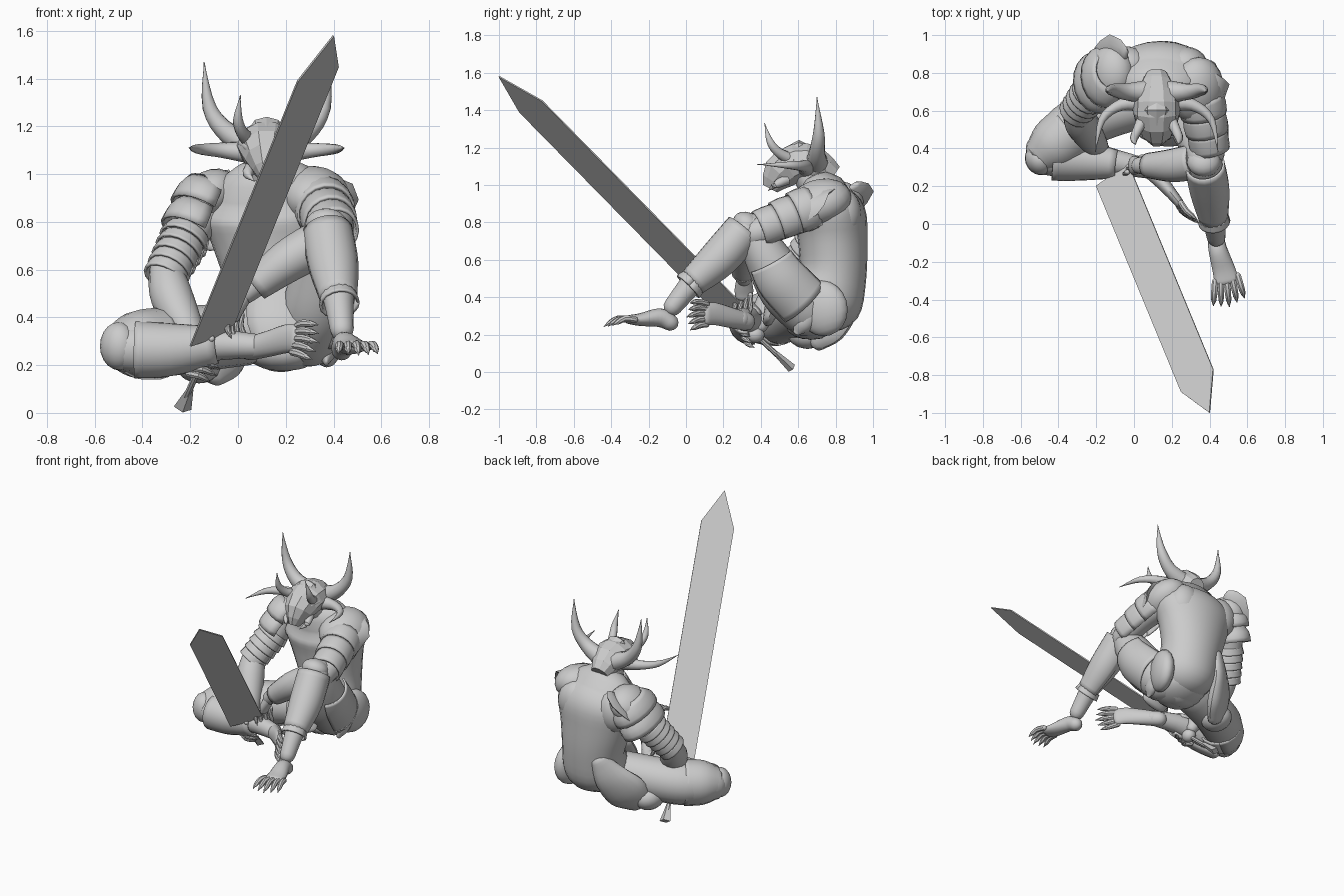
import bpy, bmesh, math
from mathutils import Vector, Matrix

if "Cube" in bpy.data.objects:
    bpy.data.objects.remove(bpy.data.objects["Cube"], do_unlink=True)

grey = bpy.data.materials.new("stone_grey")
grey.use_nodes = True
grey.diffuse_color = (.6, .6, .6, 1)
grey.node_tree.nodes["Principled BSDF"].inputs["Base Color"].default_value = grey.diffuse_color
MID = .12  # the head and chest lean to this x


def finish(name, bm, smooth=True, thick=0):
    bmesh.ops.recalc_face_normals(bm, faces=bm.faces)
    mesh = bpy.data.meshes.new(name)
    bm.to_mesh(mesh)
    bm.free()
    mesh.materials.append(grey)
    ob = bpy.data.objects.new(name, mesh)
    bpy.context.collection.objects.link(ob)
    if thick:
        shell = ob.modifiers.new("thickness", "SOLIDIFY")
        shell.thickness, shell.offset = thick, 0
    if smooth:
        bpy.ops.object.select_all(action="DESELECT")
        ob.select_set(True)
        bpy.context.view_layer.objects.active = ob
        bpy.ops.object.shade_smooth_by_angle(angle=math.radians(40))
    return ob


def spline(keys, steps):
    """Catmull-Rom interpolation through vectors."""
    out = []
    for i in range(len(keys) - 1):
        a, b, c, d = (keys[max(0, min(len(keys) - 1, i + k))] for k in (-1, 0, 1, 2))
        for s in range(steps):
            t = s / steps
            out.append(b + (c - a) * t / 2 + (a - b * 2.5 + c * 2 - d / 2) * t * t
                       + ((b - c) * 1.5 + (d - a) / 2) * t ** 3)
    return out + [keys[-1]]


def loft(name, path, radii, side=(1, 0, 0), sides=16, steps=4, arc=None, smooth=True, dome=True):
    """Sweep ellipses along a path; an arc in degrees gives an open armour plate."""
    pts = spline([Vector(p) for p in path], steps)
    pairs = [Vector(r if isinstance(r, tuple) else (r, r)) for r in radii]
    sizes = [Vector((max(r.x, .002), max(r.y, .002))) for r in spline(pairs, steps)]
    tangents = [(pts[min(i + 1, len(pts) - 1)] - pts[max(i - 1, 0)]).normalized() for i in range(len(pts))]
    rings = list(zip(pts, sizes, tangents))
    if dome and not arc:  # rounded ends
        for end, sign in ((0, -1), (-1, 1)):
            p, r, t = rings[end]
            caps = [(p + t * sign * min(r) * math.sin(q), r * math.cos(q), t) for q in (.5, 1, 1.4)]
            rings = caps[::-1] + rings if end == 0 else rings + caps
    bm = bmesh.new()
    loops = []
    for p, r, t in rings:
        u = Vector(side) - t * t.dot(Vector(side))
        u.normalize()
        v = t.cross(u)
        lo, hi = arc or (0, 360)
        angles = [math.radians(lo + (hi - lo) * k / sides) for k in range(sides + bool(arc))]
        loops.append([bm.verts.new(p + u * r.x * math.cos(q) + v * r.y * math.sin(q)) for q in angles])
    for a, b in zip(loops, loops[1:]):
        for k in range(sides):
            j = (k + 1) % len(a)
            bm.faces.new((a[k], a[j], b[j], b[k]))
    if not arc:
        bm.faces.new(loops[0])
        bm.faces.new(loops[-1])
    return finish(name, bm, smooth, .012 if arc else 0)


def ball(name, at, size, turn=(0, 0, 0), detail=20):
    bm = bmesh.new()
    bmesh.ops.create_uvsphere(bm, u_segments=detail, v_segments=detail // 2, radius=1)
    spin = Matrix.Rotation(turn[2], 4, "Z") @ Matrix.Rotation(turn[1], 4, "Y") @ Matrix.Rotation(turn[0], 4, "X")
    bm.transform(Matrix.Translation(at) @ spin @ Matrix.Diagonal((*size, 1)))
    return finish(name, bm)


def digits(name, base, forward, spread, droop, length, r, count=4):
    """A row of clawed fingers or toes."""
    base, forward, spread, droop = map(Vector, (base, forward, spread, droop))
    forward.normalize()
    for k in range(count):
        f = k / (count - 1) - .5
        a = base + spread * f
        n = length * (1 - abs(f) * .35)
        ahead = forward + spread * f * 3
        b = a + ahead * n * .45 - droop * n * .1
        c = a + ahead * n * .75 + droop * n * .25
        d = a + ahead * n + droop * n * .65
        loft(f"{name}_{k + 1}", [a, b, c], [r, r, r * .8], sides=8, steps=2, side=(.3, .5, 1))
        loft(f"{name}_claw_{k + 1}", [c, (c + d) / 2 - droop * n * .05, d], [r * .8, r * .5, 0],
             sides=6, steps=2, side=(.3, .5, 1), dome=False)


# Torso, hunched forward with a broad back
loft("torso", [(.18, .68, .3), (.18, .74, .38), (.17, .785, .52), (.15, .785, .7), (.14, .77, .84), (.13, .74, .93)],
     [(.17, .13), (.21, .2), (.21, .18), (.25, .185), (.29, .19), (.23, .14)], sides=24)
loft("neck", [(MID, .74, .94), (MID, .64, 1.07)], [.11, .08])
for s in (-1, 1):
    ball("left_shoulder_blade" if s > 0 else "right_shoulder_blade", (MID + s * .15, .84, .84), (.12, .1, .14))
ball("seat", (.19, .7, .28), (.18, .17, .1), (.25, 0, 0))
loft("loincloth", [(.18, .55, .5), (.18, .48, .38), (.2, .44, .28)], [(.14, .05), (.14, .05), (.1, .03)])
loft("right_hip_skirt", [(.04, .9, .5), (-.02, .86, .38), (-.08, .78, .27), (-.13, .7, .19)],
     [(.06, .04), (.11, .05), (.14, .06), (.1, .05)], side=(1, .8, 0))
ball("right_hip_bowl", (-.17, .65, .21), (.1, .11, .085), (0, .3, 0))

# Raised left leg
loft("left_thigh", [(.29, .64, .33), (.33, .53, .45), (.36, .43, .62), (.37, .35, .76)], [.14, .145, .12, .09])
loft("left_shin", [(.375, .33, .76), (.4, .2, .62), (.42, .04, .48), (.435, -.07, .35)], [.09, .095, .065, .05])
loft("left_greave", [(.375, .31, .76), (.4, .18, .61), (.42, .03, .475)], [.1, .1, .072], arc=(-100, 180))
loft("left_greave_rim", [(.42, .04, .485), (.425, .01, .455)], [.072, .08], arc=(0, 360))
ball("left_knee_cap", (.37, .33, .785), (.09, .085, .065), (-.6, 0, 0))
loft("left_foot", [(.435, -.085, .265), (.445, -.14, .29), (.475, -.24, .28), (.49, -.3, .28)],
     [(.045, .045), (.05, .05), (.06, .035), (.065, .025)])
digits("left_toe", (.49, -.29, .28), (.1, -1, 0), (.12, .03, 0), (0, 0, -.4), .15, .018, 5)
ball("left_hip_plate", (.37, .73, .34), (.07, .14, .15), (.3, 0, -.3))
loft("left_thigh_plate", [(.3, .62, .38), (.34, .51, .5), (.36, .45, .6)], [.16, .155, .135], arc=(-60, 60))
loft("hip_tail_flap", [(.37, .66, .3), (.37, .62, .25), (.37, .59, .21)], [(.05, .06), (.04, .05), (.01, .02)])

# Folded right leg
loft("right_thigh", [(.04, .64, .33), (-.18, .58, .31), (-.34, .5, .29), (-.46, .39, .28)],
     [.13, .14, .14, .115], side=(0, 0, 1))
loft("right_shin", [(-.46, .36, .27), (-.32, .34, .265), (-.12, .33, .285), (.08, .29, .28)],
     [.1, .1, .07, .05], side=(0, 0, 1))
loft("right_greave", [(-.43, .35, .265), (-.28, .34, .265), (-.09, .32, .285)],
     [.115, .105, .073], side=(0, 0, 1), arc=(-70, 190))
loft("right_knee_guard", [(-.33, .49, .29), (-.43, .41, .285), (-.51, .345, .28)],
     [.145, .135, .085], side=(0, 0, 1), arc=(-180, 180))
ball("right_knee_cap", (-.5, .34, .28), (.075, .085, .1), (0, 0, .6))
loft("right_foot", [(.05, .32, .27), (.13, .24, .29), (.2, .16, .31), (.24, .11, .31)],
     [(.05, .05), (.055, .04), (.06, .03), (.06, .025)], side=(0, 0, 1))
digits("right_toe", (.24, .11, .31), (.5, -.7, 0), (.02, 0, .11), (.3, 0, -.2), .13, .017, 5)

# Right arm gripping the hilt
loft("right_upper_arm", [(-.1, .8, .91), (-.18, .76, .8), (-.25, .68, .68), (-.3, .6, .57)], [.1, .095, .085, .07])
loft("right_forearm", [(-.3, .6, .58), (-.275, .53, .48), (-.21, .43, .34), (-.17, .4, .25)], [.075, .09, .07, .04])
ball("right_palm", (-.165, .37, .2), (.045, .05, .045))
digits("right_finger", (-.19, .33, .2), (.8, -.3, -.1), (.03, -.03, .07), (0, .8, -.2), .12, .016)
for k in range(5):
    f = k / 5
    a = Vector((-.21, .72, .75)).lerp(Vector((-.31, .59, .56)), f)
    loft(f"right_arm_band_{k + 1}", [a, a + Vector((-.02, -.025, -.035))], [.092 - f * .01, .104 - f * .02],
         arc=(0, 360))
down = Vector((-.04, -.03, -.09))
for k in range(2):
    a = Vector((-.11, .81, .95)) + down * k
    loft(f"right_shoulder_plate_{k + 1}", [a, a + down * .6, a + down * 1.2], [.1, (.125, .16), (.13, .165)],
         arc=(60, 330), sides=14, steps=2)
loft("right_shoulder_wing", [(-.05, .9, .99), (-.1, .92, .95), (-.18, .88, .86)], [(.05, .02), (.09, .025), (.06, .02)],
     side=(0, 1, .5), sides=6, steps=2)
ball("right_shoulder_cap", (-.12, .8, .91), (.13, .15, .1), (0, -.7, 0))

# Left arm resting on the raised knee
loft("left_upper_arm", [(.31, .76, .88), (.37, .64, .85), (.4, .5, .79), (.4, .37, .74)], [.11, .1, .085, .08])
loft("left_forearm", [(.38, .35, .73), (.28, .32, .68), (.16, .31, .61), (.03, .31, .5)],
     [.08, .085, .07, .045], side=(0, 1, 0))
loft("left_bracer", [(.32, .33, .7), (.2, .31, .63), (.07, .31, .53)], [.09, .082, .06], side=(0, 1, 0), arc=(0, 360))
loft("left_palm", [(.03, .31, .5), (0, .31, .44), (-.01, .31, .4)], [(.035, .04), (.03, .05), (.02, .045)])
digits("left_finger", (-.01, .31, .41), (-.1, -.1, -1), (.05, .07, 0), (.4, 0, 0), .12, .014)
ball("left_shoulder_cap", (.33, .71, .905), (.15, .18, .12), (.3, .35, 0))
for k in range(3):
    a = Vector((.35, .68, .88)).lerp(Vector((.385, .49, .8)), k / 2)
    loft(f"left_shoulder_plate_{k + 1}", [a, a + Vector((.01, -.05, -.02)), a + Vector((.02, -.1, -.04))],
         [.115 - k * .008, .122 - k * .01, .118 - k * .01], arc=(-60, 210), sides=14, steps=2)
loft("left_shoulder_wing", [(.4, .78, .97), (.44, .69, .93), (.46, .61, .85)], [(.04, .015), (.09, .02), (.06, .015)],
     side=(0, 1, .4), sides=6, steps=2)

# Helmeted head
loft("helmet", [(MID, .79, 1.05), (MID, .69, 1.11), (MID, .59, 1.12), (MID, .5, 1.06), (MID, .45, .98)],
     [.06, (.11, .1), (.125, .105), (.09, .1), (.03, .045)], sides=10, steps=2, smooth=False, dome=False)
loft("helmet_crest", [(MID, .78, 1.11), (MID, .6, 1.195), (MID, .5, 1.12), (MID, .44, 1.01)],
     [(.02, .02), (.07, .045), (.035, .02), (.008, .01)], sides=8, steps=2, smooth=False)
for label, s in (("right", -1), ("left", 1)):
    def horn(kind, path, radii, s=s, label=label):
        loft(f"{label}_{kind}", [(MID + s * x, y, z) for x, y, z in path], radii,
             side=(.2, .5, .4), sides=10, dome=False)
    horn("tall_horn", [(.04, .7, 1.11), (.16, .7, 1.17), (.24, .71, 1.28), (.262, .7, 1.47)], [.065, .045, .03, 0])
    horn("side_horn", [(.06, .64, 1.09), (.19, .63, 1.1), (.29, .55, 1.105), (.325, .38, 1.11)], [.05, .032, .02, 0])
    horn("front_horn", [(.06, .58, 1.13), (.1, .5, 1.17), (.12, .45, 1.23), (.11, .42, 1.33)], [.035, .027, .02, 0])
    horn("cheek_tusk", [(.06, .54, 1.03), (.08, .48, 1), (.05, .44, .97)], [.03, .02, 0])
    horn("brow", [(.02, .47, 1.07), (.07, .5, 1.11), (.11, .58, 1.13)], [.015, .02, .01])

# Great sword
bm = bmesh.new()
outline = [(-.2, .2, .28), (-.03, .32, .34), (.42, -.77, 1.45), (.4, -1, 1.58), (.25, -.89, 1.39)]
bm.faces.new([bm.verts.new(p) for p in outline])
finish("sword_blade", bm, smooth=False, thick=.008)
loft("sword_guard", [(-.19, .25, .27), (-.05, .35, .32)], [.015, .015], side=(0, 1, 0), sides=6, smooth=False)
loft("sword_grip", [(-.11, .25, .31), (-.215, .51, .07)], [.014, .014], sides=8)
loft("sword_pommel", [(-.2, .48, .1), (-.232, .565, .02)], [.014, (.038, .025)],
     sides=4, steps=1, smooth=False, dome=False)
